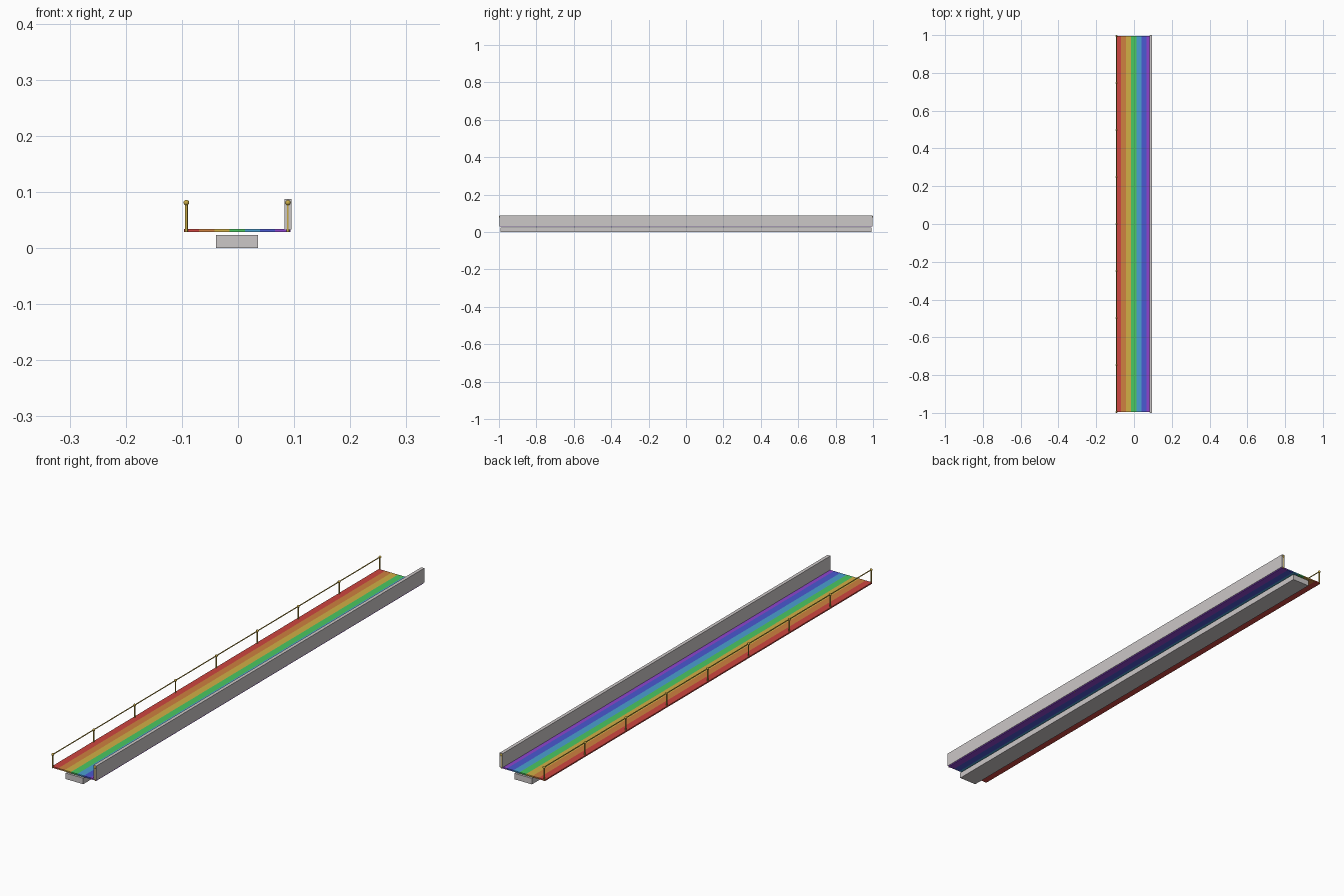
import bpy
import bmesh
from math import radians
from mathutils import Matrix, Vector

cube = bpy.data.objects.get("Cube")
if cube:
    bpy.data.objects.remove(cube, do_unlink=True)


def material(name, r, g, b):
    m = bpy.data.materials.new(name)
    m.use_nodes = True
    m.diffuse_color = (r, g, b, 1)
    m.node_tree.nodes["Principled BSDF"].inputs["Base Color"].default_value = (r, g, b, 1)
    return m


stripes = [
    material("red", 0.62, 0.06, 0.05),
    material("orange", 0.62, 0.22, 0.05),
    material("yellow", 0.64, 0.43, 0.06),
    material("green", 0.07, 0.58, 0.12),
    material("sky blue", 0.07, 0.35, 0.64),
    material("blue", 0.07, 0.10, 0.64),
    material("violet", 0.27, 0.06, 0.62),
]
grey = material("pale grey", 0.60, 0.57, 0.57)
gold = material("gold", 0.58, 0.40, 0.06)

MID = -0.0015          # centre line of the deck
HALF_WIDTH = 0.095
HALF_LENGTH = 0.995
DECK_LOW, DECK_TOP = 0.029, 0.034
RAIL_Z = 0.081
POSTS = 9


def finish(name, bm, mats):
    mesh = bpy.data.meshes.new(name)
    bm.to_mesh(mesh)
    bm.free()
    for m in mats:
        mesh.materials.append(m)
    obj = bpy.data.objects.new(name, mesh)
    bpy.context.collection.objects.link(obj)
    return obj


def box(name, x0, x1, half_y, z0, z1, mat):
    bm = bmesh.new()
    size = Matrix.Diagonal((x1 - x0, 2 * half_y, z1 - z0, 1))
    place = Matrix.Translation(((x0 + x1) / 2, 0, (z0 + z1) / 2))
    bmesh.ops.create_cube(bm, size=1, matrix=place @ size)
    return finish(name, bm, [mat])


# Support beam and side wall
box("support_beam", MID - 0.0375, MID + 0.0375, 0.993, 0, 0.023, grey)
box("side_wall", 0.0825, 0.0955, 0.997, DECK_TOP - 0.001, 0.0875, grey)

# Deck: one slab sliced lengthwise, each band coloured by its position
bm = bmesh.new()
place = Matrix.Translation((MID, 0, (DECK_LOW + DECK_TOP) / 2))
size = Matrix.Diagonal((2 * HALF_WIDTH, 2 * HALF_LENGTH, DECK_TOP - DECK_LOW, 1))
bmesh.ops.create_cube(bm, size=1, matrix=place @ size)
band = 2 * HALF_WIDTH / len(stripes)
for i in range(1, len(stripes)):
    bmesh.ops.bisect_plane(bm, geom=bm.verts[:] + bm.edges[:] + bm.faces[:],
                           plane_co=(MID - HALF_WIDTH + i * band, 0, 0), plane_no=(1, 0, 0))
for f in bm.faces:
    i = int((f.calc_center_median().x - MID + HALF_WIDTH) / band)
    f.material_index = max(0, min(i, len(stripes) - 1))
finish("striped_deck", bm, stripes)


def railing(name, x):
    """Evenly spaced posts with ball tops, joined by a thin handrail."""
    bm = bmesh.new()
    for i in range(POSTS):
        y = -HALF_LENGTH + 2 * HALF_LENGTH * i / (POSTS - 1)
        bmesh.ops.create_cone(bm, cap_ends=True, segments=12, radius1=0.0025, radius2=0.0025,
                              depth=RAIL_Z - DECK_LOW,
                              matrix=Matrix.Translation((x, y, (RAIL_Z + DECK_LOW) / 2)))
        bmesh.ops.create_uvsphere(bm, u_segments=16, v_segments=10, radius=0.005,
                                  matrix=Matrix.Translation((x, y, RAIL_Z)))
    bmesh.ops.create_cone(bm, cap_ends=True, segments=12, radius1=0.002, radius2=0.002,
                          depth=2 * HALF_LENGTH,
                          matrix=Matrix.Translation((x, 0, RAIL_Z)) @ Matrix.Rotation(radians(90), 4, "X"))
    obj = finish(name, bm, [gold])
    bpy.ops.object.select_all(action="DESELECT")
    obj.select_set(True)
    bpy.context.view_layer.objects.active = obj
    bpy.ops.object.shade_smooth_by_angle(angle=radians(40))


# Matching railings on both edges of the deck
for side, name in ((-1, "right_railing"), (1, "left_railing")):
    railing(name, MID + side * 0.0905)
